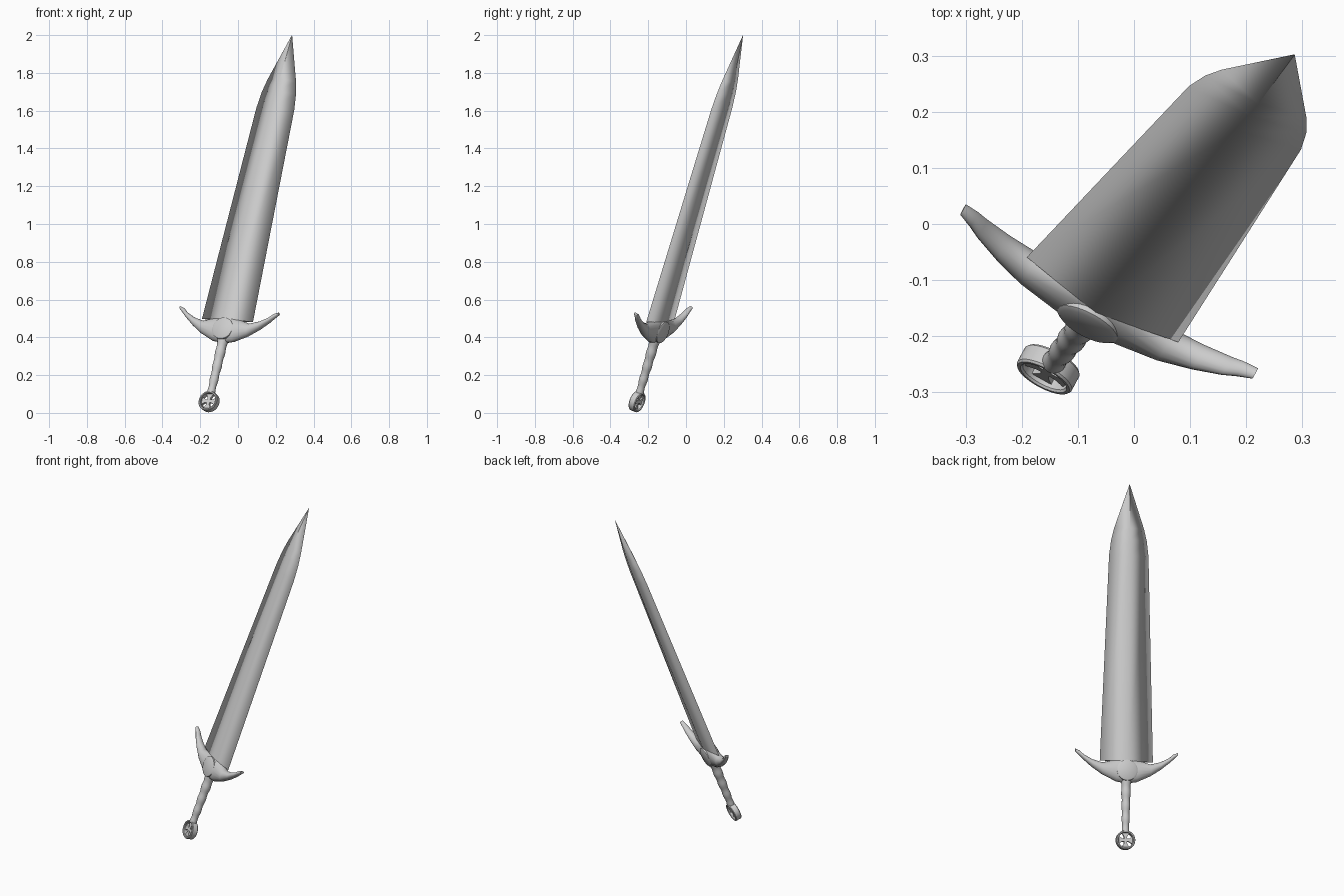
import bpy, bmesh, math
from mathutils import Matrix, Vector

if "Cube" in bpy.data.objects:
    bpy.data.objects.remove(bpy.data.objects["Cube"])

# Sword frame: local x = guard direction, y = blade normal, z = axis from pommel to tip
origin = Vector((-0.153, -0.259, 0.06))
axis = (Vector((0.286, 0.302, 2.0)) - origin).normalized()
side = Vector((0.868, -0.492, -0.067))
side = (side - axis * side.dot(axis)).normalized()
normal = axis.cross(side)
FRAME = Matrix.Translation(origin) @ Matrix((side, normal, axis)).transposed().to_4x4()


def finish(name, bm, angle=35):
    bmesh.ops.recalc_face_normals(bm, faces=bm.faces)
    mesh = bpy.data.meshes.new(name)
    bm.to_mesh(mesh)
    bm.free()
    ob = bpy.data.objects.new(name, mesh)
    bpy.context.collection.objects.link(ob)
    ob.matrix_world = FRAME
    bpy.ops.object.select_all(action='DESELECT')
    ob.select_set(True)
    bpy.context.view_layer.objects.active = ob
    bpy.ops.object.shade_smooth_by_angle(angle=math.radians(angle))
    return ob


def loft(name, rings, closed=False, caps=True, angle=35):
    bm = bmesh.new()
    vs = [[bm.verts.new(p) for p in ring] for ring in rings]
    n = len(vs[0])
    pairs = list(zip(vs, vs[1:])) + ([(vs[-1], vs[0])] if closed else [])
    for a, b in pairs:
        for i in range(n):
            j = (i + 1) % n
            bm.faces.new((a[i], a[j], b[j], b[i]))
    if caps and not closed:
        bm.faces.new(vs[0])
        bm.faces.new(vs[-1])
    return finish(name, bm, angle)


def turn(n):
    return [2 * math.pi * i / n for i in range(n)]


# Blade: thin diamond section, shaded smoothly right round the edges
blade = []
for t, w, h in [(0.457, .155, .029), (1.65, .115, .027), (1.74, .104, .025),
                (1.81, .087, .022), (2.066, .0008, .0005)]:
    blade.append([(w, 0, t), (0, h, t), (-w, 0, t), (0, -h, t)])
loft("blade", blade, caps=False, angle=180)

# Crossguard: oval sections, mirrored, sweeping up to the tips
arm = [(0, .330, .485, .037), (.06, .339, .468, .036), (.14, .377, .446, .031),
       (.20, .417, .462, .025), (.25, .458, .488, .019), (.272, .478, .509, .015),
       (.299, .504, .519, .011)]
stations = [(-s, a, b, h) for s, a, b, h in arm[:0:-1]] + arm
loft("crossguard", [[(s, h * math.cos(k), (a + b) / 2 + (b - a) / 2 * math.sin(k))
                     for k in turn(16)] for s, a, b, h in stations], angle=50)

# Low round boss on both faces of the guard
loft("guard_boss", [[(r * math.cos(k), y, .402 + r * math.sin(k)) for k in turn(32)]
                    for y, r in [(-.040, .052), (-.035, .060), (.035, .060), (.040, .052)]],
     angle=50)

# Grip: turned handle with soft swellings
grip = []
for i in range(37):
    u = i / 36
    r = .020 + .008 * u + .0015 * math.cos(2 * math.pi * 4 * u)
    grip.append([(r * math.cos(k), r * math.sin(k), .047 + .30 * u) for k in turn(20)])
loft("grip", grip, angle=60)

# Pommel ring
section = [(.055, -.015), (.055, .015), (.052, .019), (.046, .019),
           (.043, .015), (.043, -.015), (.046, -.019), (.052, -.019)]
loft("pommel_ring", [[(r * math.cos(k), y, r * math.sin(k)) for r, y in section]
                     for k in turn(40)], closed=True)

# Flared cross recessed inside the ring
for i in range(4):
    turn_arm = Matrix.Rotation(i * math.pi / 2, 3, 'Y')
    shape = [(-.007, 0), (.007, 0), (.009, .02), (.021, .040), (-.021, .040), (-.009, .02)]
    loft(f"pommel_cross_arm_{i + 1}",
         [[turn_arm @ Vector((x, y, z)) for x, z in shape] for y in (-.008, .008)])
